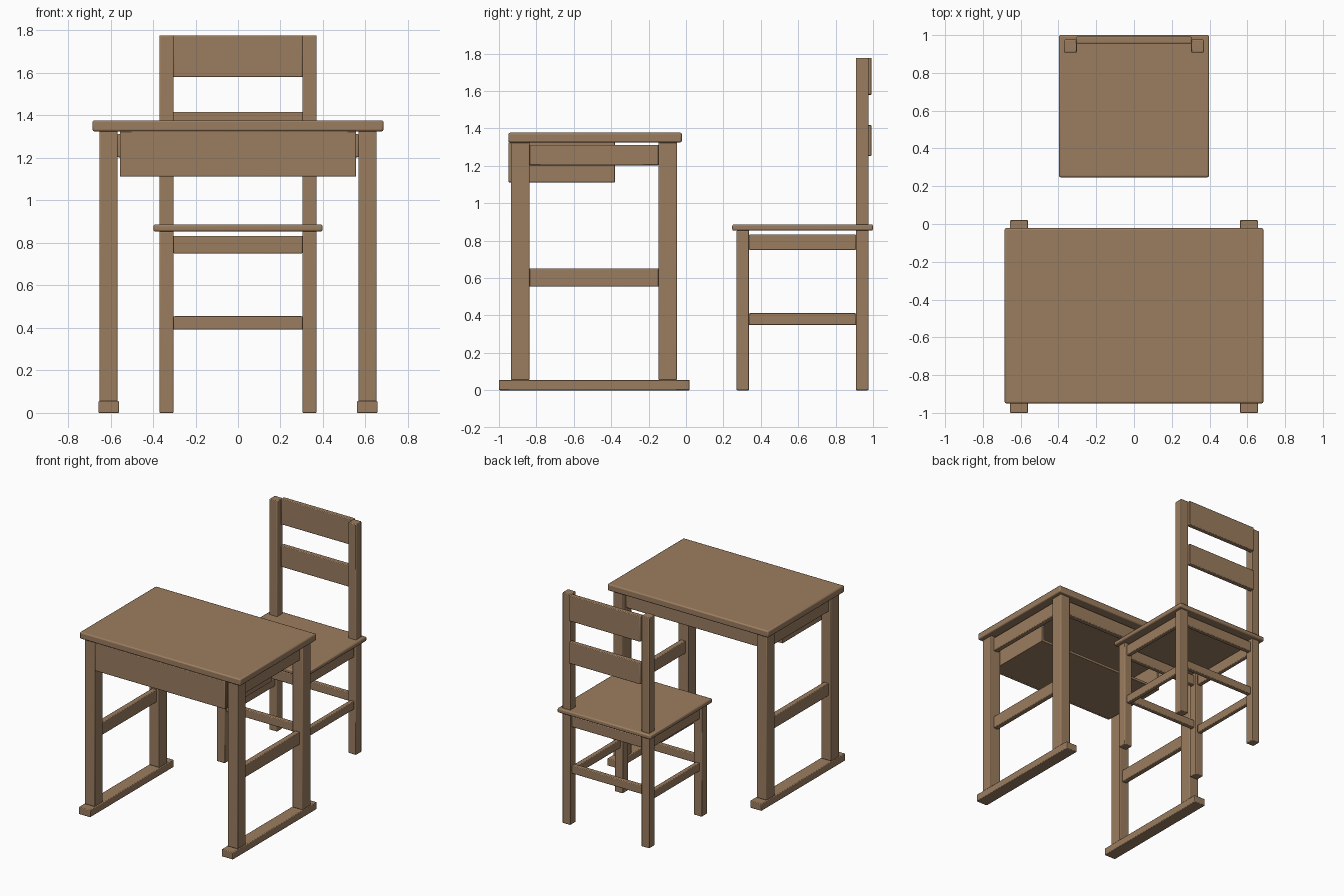
import bpy

if "Cube" in bpy.data.objects:
    bpy.data.objects.remove(bpy.data.objects["Cube"])

wood = bpy.data.materials.new("brown_wood")
wood.diffuse_color = (0.33, 0.205, 0.115, 1)
wood.use_nodes = True
wood.node_tree.nodes["Principled BSDF"].inputs["Base Color"].default_value = wood.diffuse_color


def box(name, x, y, z, bevel=0.005):
    """Bevelled board spanning the given x, y and z ranges."""
    spans = (x, y, z)
    bpy.ops.mesh.primitive_cube_add(size=1, location=[(a + b) / 2 for a, b in spans])
    ob = bpy.context.object
    ob.name = name
    ob.scale = [b - a for a, b in spans]
    bpy.ops.object.transform_apply(location=False, rotation=False, scale=True)
    ob.data.materials.append(wood)
    mod = ob.modifiers.new("eased_edges", 'BEVEL')
    mod.width = bevel
    mod.segments = 2
    bpy.ops.object.shade_smooth_by_angle()
    return ob


def pair(name, x, y, z, bevel=0.005):
    """The same board on the right and left sides."""
    box("right_" + name, x, y, z, bevel)
    box("left_" + name, (-x[1], -x[0]), y, z, bevel)


# Desk top and end frames
box("desk_top", (-0.685, 0.685), (-0.95, -0.022), (1.325, 1.377), 0.009)
pair("desk_foot", (0.56, 0.657), (-1.0, 0.02), (0, 0.056))
pair("desk_front_leg", (0.567, 0.653), (-0.935, -0.837), (0.055, 1.326))
pair("desk_back_leg", (0.567, 0.653), (-0.147, -0.048), (0.055, 1.326))
pair("desk_lower_rail", (0.59, 0.63), (-0.838, -0.146), (0.555, 0.652))
pair("desk_upper_rail", (0.59, 0.63), (-0.838, -0.146), (1.203, 1.312))
box("desk_back_apron", (-0.568, 0.568), (-0.117, -0.077), (1.203, 1.312))

# Book tray under the top, open towards the chair
box("tray_front", (-0.556, 0.556), (-0.95, -0.928), (1.112, 1.326))
pair("tray_side", (0.536, 0.556), (-0.93, -0.38), (1.112, 1.326), 0.002)
box("tray_bottom", (-0.54, 0.54), (-0.93, -0.38), (1.112, 1.132), 0.002)

# Chair seat and legs
box("chair_seat", (-0.398, 0.398), (0.247, 1.0), (0.853, 0.887), 0.009)
pair("chair_front_leg", (0.303, 0.37), (0.27, 0.338), (0, 0.854))
pair("chair_back_leg", (0.303, 0.37), (0.908, 0.976), (0, 1.777))

# Chair rails: upper ring under the seat, lower ring of stretchers
for level, side_z, cross_z in (("upper", (0.75, 0.833), (0.75, 0.833)),
                               ("lower", (0.348, 0.412), (0.392, 0.455))):
    pair("chair_%s_side_rail" % level, (0.32, 0.353), (0.337, 0.909), side_z)
    for end, yc in (("front", 0.304), ("back", 0.942)):
        box("chair_%s_%s_rail" % (level, end), (-0.304, 0.304),
            (yc - 0.017, yc + 0.017), cross_z)

# Backrest slats
for name, z in (("top_slat", (1.58, 1.777)), ("middle_slat", (1.253, 1.417))):
    box("chair_" + name, (-0.304, 0.304), (0.956, 0.993), z)
